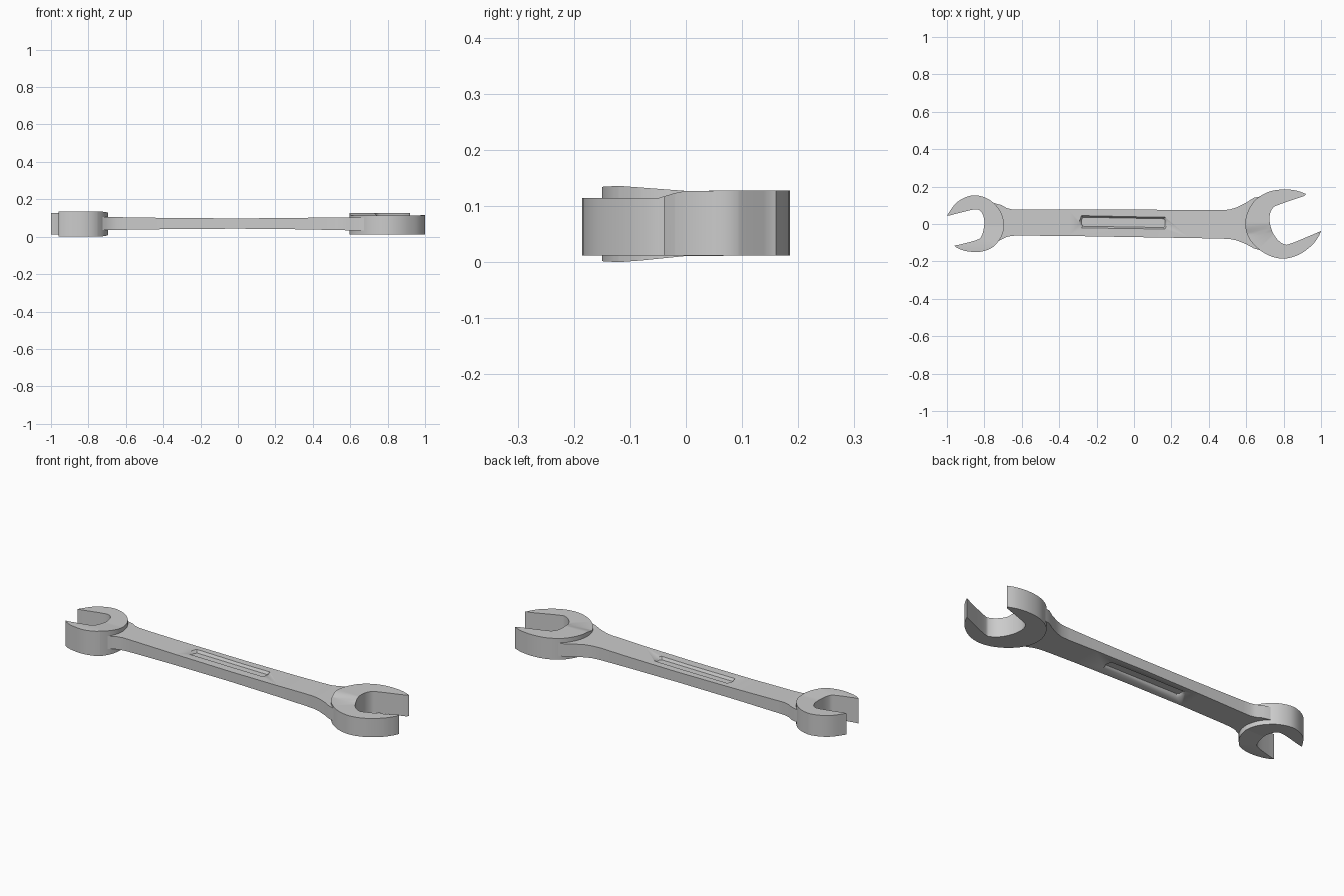
import bpy, bmesh
from mathutils import Vector

if "Cube" in bpy.data.objects:
    bpy.data.objects.remove(bpy.data.objects["Cube"])


def finish(name, bm, angle=0.6):
    bmesh.ops.recalc_face_normals(bm, faces=bm.faces)
    me = bpy.data.meshes.new(name)
    bm.to_mesh(me)
    bm.free()
    ob = bpy.data.objects.new(name, me)
    bpy.context.collection.objects.link(ob)
    bpy.ops.object.select_all(action='DESELECT')
    ob.select_set(True)
    bpy.context.view_layer.objects.active = ob
    bpy.ops.object.shade_smooth_by_angle(angle=angle)
    return ob


def spline(pts, n=4):
    """Catmull-Rom curve through the points."""
    p = [Vector(q) for q in pts]
    p = [2 * p[0] - p[1]] + p + [2 * p[-1] - p[-2]]
    out = []
    for a, b, c, d in zip(p, p[1:], p[2:], p[3:]):
        for i in range(n):
            t = i / n
            out.append(0.5 * (2*b + (c-a)*t + (2*a-5*b+4*c-d)*t*t + (3*b-a-3*c+d)*t**3))
    return out + [p[-2]]


def interp(table, y):
    for (y0, *v0), (y1, *v1) in zip(table, table[1:]):
        if y <= y1:
            t = max(0, (y - y0) / (y1 - y0))
            return [a + (b - a) * t for a, b in zip(v0, v1)]
    return table[-1][1:]


def jaw_head(name, outer, slot, heights):
    """Extruded jaw outline whose faces follow (y, bottom, top) heights."""
    outline = spline(outer) + spline(slot)
    bm = bmesh.new()
    f = bm.faces.new([bm.verts.new((p[0], p[1], 0)) for p in outline])
    r = bmesh.ops.extrude_face_region(bm, geom=[f], use_keep_orig=True)
    for v in r['geom']:
        if isinstance(v, bmesh.types.BMVert):
            v.co.z = 0.12
    bmesh.ops.triangulate(bm, faces=[g for g in bm.faces if len(g.verts) > 4])
    for y, *_ in heights:
        bmesh.ops.bisect_plane(bm, geom=bm.verts[:] + bm.edges[:] + bm.faces[:],
                               plane_co=(0, y, 0), plane_no=(0, 1, 0))
    for v in bm.verts:
        lo, hi = interp(heights, v.co.y)
        v.co.z = lo if v.co.z < 0.06 else hi
    return finish(name, bm)


# Large jaw, opening to the right
jaw_head("large_jaw",
         [(.92, .16), (.87, .178), (.80, .185), (.72, .172), (.65, .13), (.608, .065),
          (.595, 0), (.608, -.062), (.65, -.12), (.72, -.168), (.80, -.185),
          (.88, -.165), (.95, -.115), (.985, -.07), (1.0, -.038)],
         [(.985, -.044), (.84, -.104), (.80, -.107), (.76, -.075), (.732, -.02),
          (.725, .04), (.742, .085), (.78, .105), (.91, .15)],
         [(-.19, .012, .114), (-.05, .012, .114), (-.02, .012, .123), (.0, .012, .127), (.19, .012, .128)])

# Small jaw, opening to the left
jaw_head("small_jaw",
         [(-1.0, .045), (-.955, .108), (-.90, .143), (-.84, .153), (-.77, .128), (-.715, .07),
          (-.695, 0), (-.708, -.065), (-.75, -.12), (-.80, -.144), (-.85, -.15),
          (-.91, -.142), (-.95, -.125), (-.96, -.115)],
         [(-.94, -.112), (-.84, -.085), (-.813, -.06), (-.80, 0), (-.806, .045),
          (-.825, .072), (-.86, .077), (-.985, .046)],
         [(-.155, .002, .134), (-.12, 0, .136), (-.08, .003, .133), (-.04, .007, .13),
          (0, .011, .127), (.16, .012, .128)])

# Handle lofted through stations: x, y low, y high, z low, z high
stations = [(-.75, -.108, .112, .036, .105), (-.71, -.083, .102, .036, .105),
            (-.68, -.069, .085, .036, .105), (-.65, -.063, .078, .036, .105),
            (-.61, -.062, .077, .037, .104), (-.35, -.064, .077, .041, .1),
            (0, -.07, .077, .043, .098), (.3, -.075, .075, .04, .1),
            (.46, -.078, .074, .037, .103), (.51, -.08, .077, .036, .103),
            (.55, -.088, .089, .035, .104), (.60, -.108, .114, .034, .104),
            (.64, -.13, .14, .034, .104), (.69, -.145, .15, .034, .104)]
bm = bmesh.new()
rings = [[bm.verts.new((x, y, z)) for y, z in ((a, c), (b, c), (b, d), (a, d))]
         for x, a, b, c, d in stations]
for r, s in zip(rings, rings[1:]):
    for i in range(4):
        j = (i + 1) % 4
        bm.faces.new((r[i], r[j], s[j], s[i]))
bm.faces.new(rings[0])
bm.faces.new(rings[-1])
handle = finish("handle", bm)

# Long shallow grooves on both faces, with sloped walls
for side, mouth, floor in (("top", .106, .085), ("bottom", .034, .056)):
    bm = bmesh.new()
    loops = []
    for z, g in ((mouth, 0), (floor, .013)):
        pts = [(-.295 + g, 0), (-.295 + g, .02), (-.285 + g, .049 - g), (.17 - g, .041 - g),
               (.18 - g, .018), (.18 - g, -.012), (.17 - g, -.032 + g), (-.285 + g, -.025 + g)]
        loops.append([bm.verts.new((x, y, z)) for x, y in pts])
    for i in range(8):
        j = (i + 1) % 8
        bm.faces.new((loops[0][i], loops[0][j], loops[1][j], loops[1][i]))
    for l in loops:
        bm.faces.new(l)
    cutter = finish("groove_cutter_" + side, bm)
    cutter.hide_render = True
    cutter.hide_set(True)
    mod = handle.modifiers.new("groove_" + side, 'BOOLEAN')
    mod.operation = 'DIFFERENCE'
    mod.solver = 'EXACT'
    mod.object = cutter
